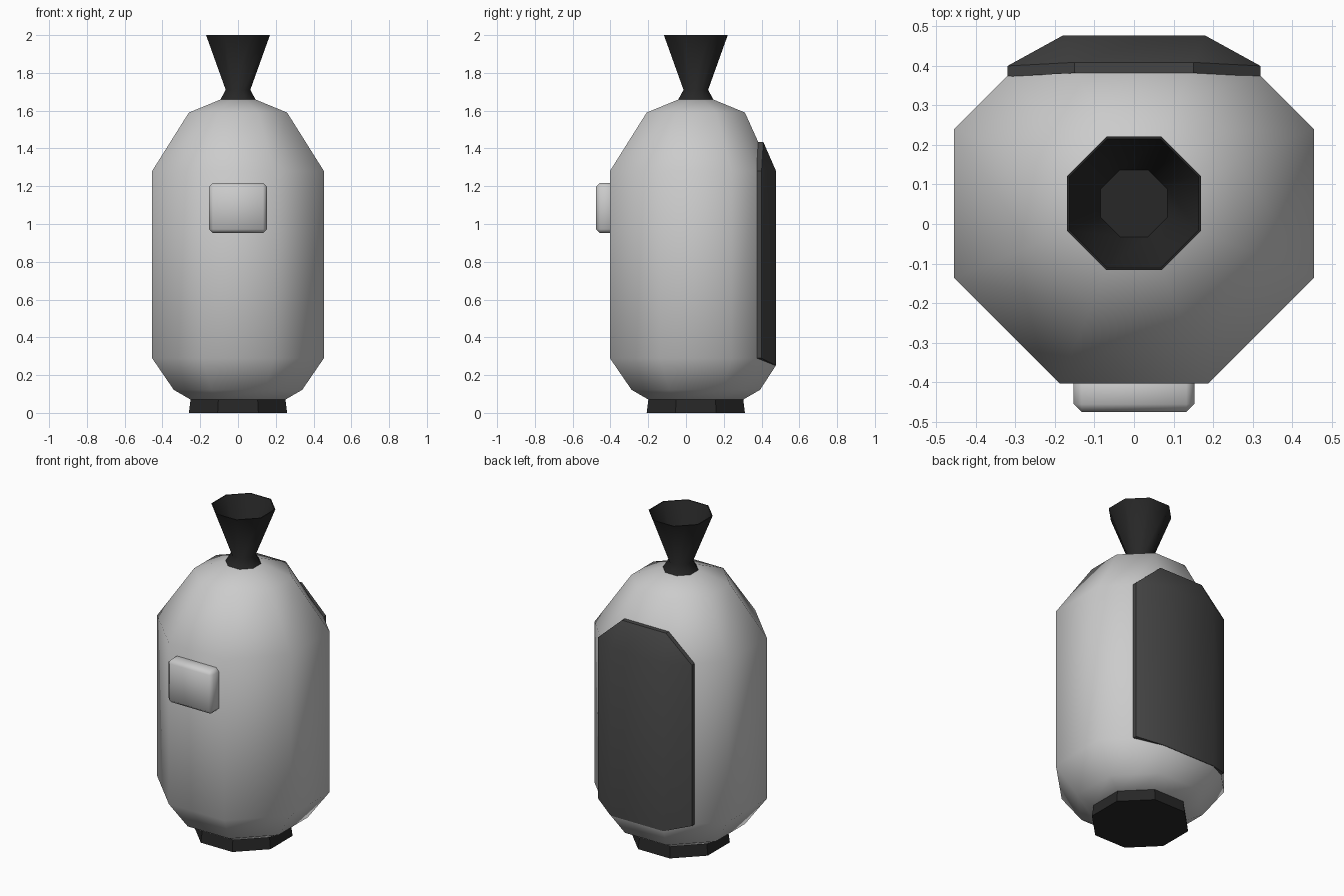
import bpy, bmesh, math

if "Cube" in bpy.data.objects:
    bpy.data.objects.remove(bpy.data.objects["Cube"])

CY = 0.052  # the turned parts are centred slightly behind the origin


def finish(name, bm, colour=None, angle=None):
    bmesh.ops.recalc_face_normals(bm, faces=bm.faces[:])
    me = bpy.data.meshes.new(name)
    bm.to_mesh(me)
    bm.free()
    ob = bpy.data.objects.new(name, me)
    bpy.context.collection.objects.link(ob)
    if colour is not None:
        mat = bpy.data.materials.new(name + "_dark")
        mat.diffuse_color = (colour, colour, colour, 1)
        mat.use_nodes = True
        mat.node_tree.nodes["Principled BSDF"].inputs["Base Color"].default_value = mat.diffuse_color
        me.materials.append(mat)
    if angle:
        bpy.ops.object.select_all(action='DESELECT')
        ob.select_set(True)
        bpy.context.view_layer.objects.active = ob
        bpy.ops.object.shade_smooth_by_angle(angle=math.radians(angle))
    return ob


def octagon(r, z):
    """Flat-sided octagon, with an extra point halfway along each rear diagonal."""
    h = r * math.tan(math.pi / 8)
    m = (r + h) / 2
    pts = [(r, -h), (r, h), (m, m), (h, r), (-h, r), (-m, m),
           (-r, h), (-r, -h), (-h, -r), (h, -r)]
    return [(x, y + CY, z) for x, y in pts]


def loft(rings):
    bm = bmesh.new()
    loops = [[bm.verts.new(p) for p in ring] for ring in rings]
    for a, b in zip(loops, loops[1:]):
        n = len(a)
        for i in range(n):
            bm.faces.new((a[i], a[(i + 1) % n], b[(i + 1) % n], b[i]))
    bm.faces.new(loops[0])
    bm.faces.new(loops[-1])
    return bm


# Body, with its back flattened to seat the rear panel
rings = [octagon(r, z) for r, z in [(0.25, 0.07), (0.34, 0.122), (0.455, 0.29),
                                    (0.455, 1.28), (0.26, 1.59), (0.095, 1.658)]]
for ring, y, z in ((rings[2], 0.474, 0.248), (rings[3], 0.452, 1.28)):
    ring[3], ring[4] = (0.18, y, z), (-0.18, y, z)
finish("body", loft(rings), angle=60)

# Foot
finish("base_plug", loft([octagon(0.26, 0), octagon(0.25, 0.08)]), 0.02, 30)

# Flared hollow nozzle
nozzle = [(0.098, 1.65), (0.065, 1.71), (0.169, 2.0), (0.163, 2.0), (0.085, 1.78)]
finish("nozzle", loft([octagon(r, z) for r, z in nozzle]), 0.02, 50)

# Rear panel: folded plate given thickness
bm = bmesh.new()
half = [(0.18, 0.477, 0.25), (0.32, 0.40, 0.29), (0.32, 0.40, 1.28),
        (0.15, 0.409, 1.435), (0.18, 0.477, 1.28)]
right = [bm.verts.new(p) for p in half]
left = [bm.verts.new((-x, y, z)) for x, y, z in half]
for s in (right, left):
    bm.faces.new((s[0], s[1], s[2], s[4]))
    bm.faces.new((s[2], s[3], s[4]))
bm.faces.new((right[0], right[4], left[4], left[0]))
bm.faces.new((right[4], right[3], left[3], left[4]))
ext = bmesh.ops.extrude_face_region(bm, geom=bm.faces[:], use_keep_orig=True)
bmesh.ops.translate(bm, vec=(0, -0.027, 0),
                    verts=[g for g in ext["geom"] if isinstance(g, bmesh.types.BMVert)])
finish("rear_panel", bm, 0.06, 35)

# Front box with softened edges
bm = bmesh.new()
bmesh.ops.create_cube(bm, size=1)
bmesh.ops.scale(bm, vec=(0.305, 0.11, 0.265), verts=bm.verts[:])
bmesh.ops.translate(bm, vec=(0, -0.421, 1.085), verts=bm.verts[:])
bmesh.ops.bevel(bm, geom=bm.edges[:], offset=0.02, segments=1, affect='EDGES')
finish("front_box", bm, angle=50)
